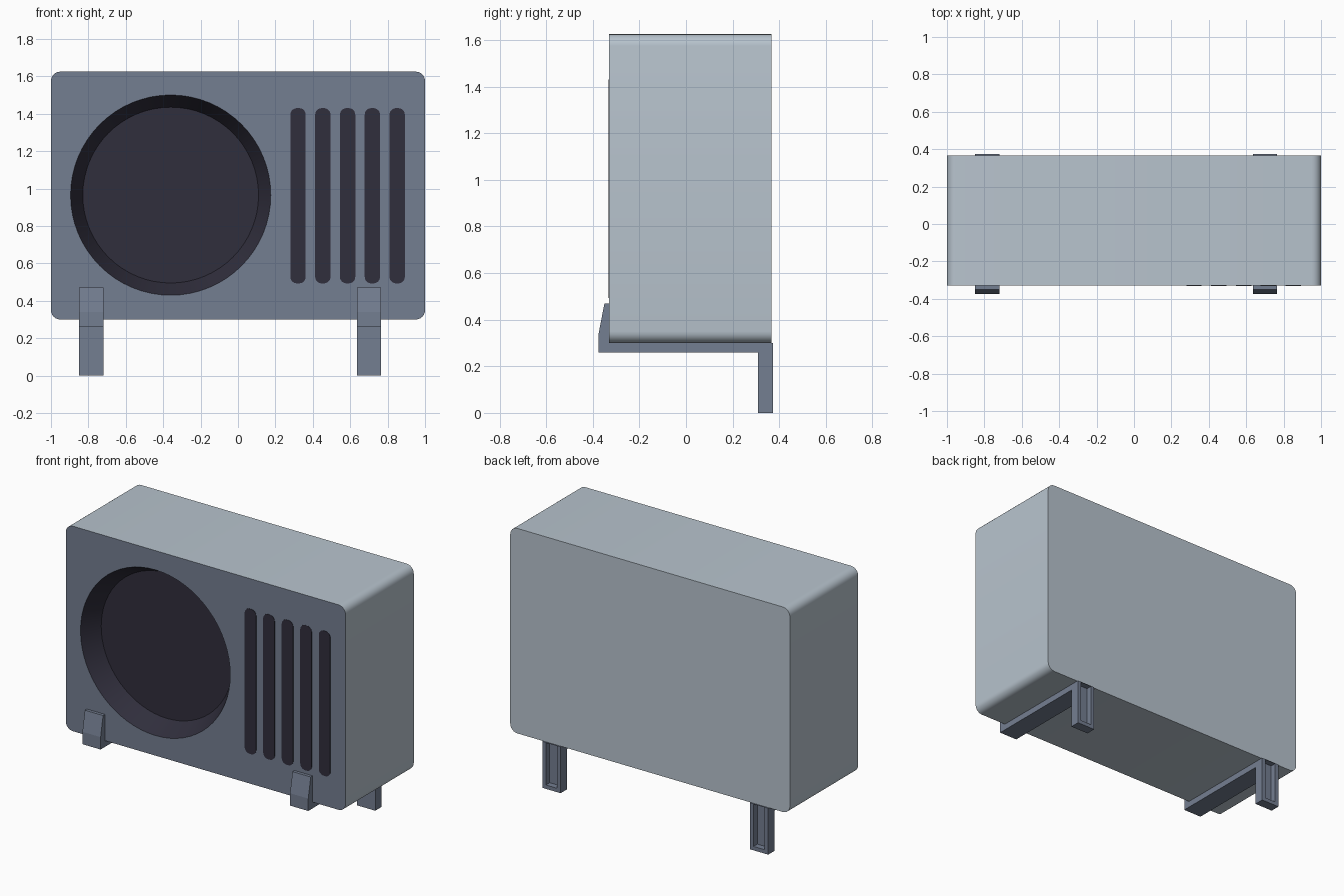
import bpy, bmesh, math

if "Cube" in bpy.data.objects:
    bpy.data.objects.remove(bpy.data.objects["Cube"])

FRONT, BACK = -0.33, 0.367


def material(name, rgb):
    lin = [((c / 255 + 0.055) / 1.055) ** 2.4 for c in rgb]
    m = bpy.data.materials.new(name)
    m.diffuse_color = (*lin, 1)
    m.use_nodes = True
    m.node_tree.nodes["Principled BSDF"].inputs["Base Color"].default_value = m.diffuse_color
    return m


CASE = material("pale casing", (184, 196, 206))
PANEL = material("slate grey", (116, 126, 145))
DARK = material("dark plum", (48, 46, 60))


def make(name, bm, *mats):
    bmesh.ops.recalc_face_normals(bm, faces=bm.faces)
    me = bpy.data.meshes.new(name)
    bm.to_mesh(me)
    bm.free()
    for m in mats:
        me.materials.append(m)
    ob = bpy.data.objects.new(name, me)
    bpy.context.collection.objects.link(ob)
    return ob


def select(ob):
    bpy.ops.object.select_all(action='DESELECT')
    ob.select_set(True)
    bpy.context.view_layer.objects.active = ob


def prism(points, offset):
    """Fill a closed outline and extrude it by the offset."""
    bm = bmesh.new()
    f = bm.faces.new([bm.verts.new(p) for p in points])
    ext = bmesh.ops.extrude_face_region(bm, geom=[f], use_keep_orig=True)
    bmesh.ops.translate(bm, vec=offset,
                        verts=[v for v in ext['geom'] if isinstance(v, bmesh.types.BMVert)])
    return bm


def rounded(x0, x1, z0, z1, r, y, n=6):
    pts = []
    corners = ((x1 - r, z1 - r), (x0 + r, z1 - r), (x0 + r, z0 + r), (x1 - r, z0 + r))
    for k, (cx, cz) in enumerate(corners):
        for i in range(n + 1):
            a = (k + i / n) * math.pi / 2
            pts.append((cx + r * math.cos(a), y, cz + r * math.sin(a)))
    return pts


def cut(ob, cutter):
    cutter.hide_render = True
    mod = ob.modifiers.new("cut", 'BOOLEAN')
    mod.operation, mod.solver, mod.object = 'DIFFERENCE', 'EXACT', cutter
    select(ob)
    bpy.ops.object.modifier_apply(modifier=mod.name)
    bpy.data.objects.remove(cutter)


# casing with a tapered round fan recess
casing = make("casing", prism(rounded(-1, 1, 0.30, 1.625, 0.05, FRONT), (0, BACK - FRONT, 0)),
              CASE, PANEL, DARK)
bm = bmesh.new()
rings = []
for y, r in ((FRONT - 0.05, 0.563), (FRONT + 0.118, 0.47)):
    rings.append([bm.verts.new((-0.36 + r * math.cos(a), y, 0.965 + r * math.sin(a)))
                  for a in (i * math.tau / 64 for i in range(64))])
bm.faces.new(rings[0])
bm.faces.new(rings[1])
for i in range(64):
    j = (i + 1) % 64
    bm.faces.new((rings[0][i], rings[0][j], rings[1][j], rings[1][i]))
cut(casing, make("fan_recess_cutter", bm))
for p in casing.data.polygons:
    y = p.center.y
    p.material_index = 1 if y < FRONT + 0.005 else 2 if y < -0.2 else 0
select(casing)
bpy.ops.object.shade_smooth_by_angle(angle=math.radians(30))

# vent slots painted on the front
for i in range(5):
    x = 0.321 + i * 0.1325
    make(f"vent_slot_{i + 1}",
         prism(rounded(x - 0.041, x + 0.041, 0.493, 1.43, 0.035, FRONT - 0.002), (0, 0.004, 0)), DARK)

# bracket feet: front lip, under-rail and hollow rear leg
PROFILE = [(-0.375, 0.26), (0.31, 0.26), (0.31, 0), (0.374, 0), (0.374, 0.30),
           (FRONT, 0.30), (FRONT, 0.47), (-0.35, 0.47), (-0.375, 0.34)]
for side, x in (("left", -0.85), ("right", 0.635)):
    foot = make(f"{side}_bracket_foot", prism([(x, y, z) for y, z in PROFILE], (0.13, 0, 0)), PANEL)
    hollow = [(x + 0.025, y, z) for y, z in ((0.335, 0.025), (0.42, 0.025), (0.42, 0.298), (0.335, 0.298))]
    cut(foot, make("leg_hollow_cutter", prism(hollow, (0.08, 0, 0))))
